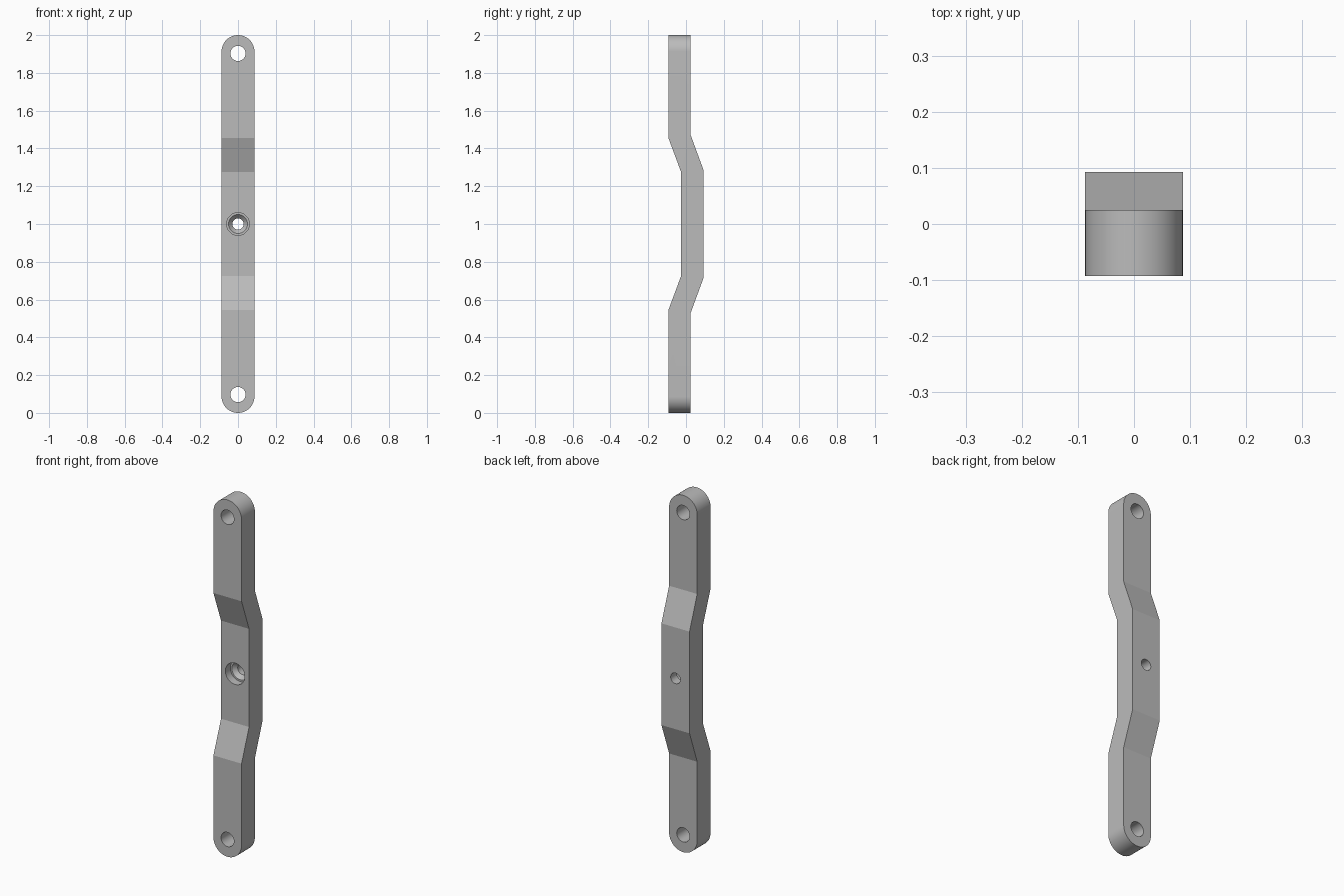
import bpy, bmesh, math
from mathutils import Matrix, Vector

if "Cube" in bpy.data.objects:
    bpy.data.objects.remove(bpy.data.objects["Cube"], do_unlink=True)

HALF_W = 0.087
HOLE_INSET = 0.097

metal = bpy.data.materials.new("plain_grey")
metal.use_nodes = True
grey = (0.5, 0.5, 0.5, 1)
metal.diffuse_color = grey
metal.node_tree.nodes["Principled BSDF"].inputs["Base Color"].default_value = grey


def make_object(name, bm):
    bmesh.ops.recalc_face_normals(bm, faces=bm.faces)
    mesh = bpy.data.meshes.new(name)
    bm.to_mesh(mesh)
    bm.free()
    mesh.materials.append(metal)
    obj = bpy.data.objects.new(name, mesh)
    bpy.context.collection.objects.link(obj)
    return obj


def prism(name, points, direction):
    """Closed outline swept along a direction."""
    bm = bmesh.new()
    face = bm.faces.new([bm.verts.new(p) for p in points])
    ext = bmesh.ops.extrude_face_region(bm, geom=[face])
    verts = [v for v in ext["geom"] if isinstance(v, bmesh.types.BMVert)]
    bmesh.ops.translate(bm, verts=verts, vec=Vector(direction))
    return make_object(name, bm)


def lathe(name, profile, z, steps=48):
    """(radius, y) profile turned about a front-to-back axis at height z."""
    bm = bmesh.new()
    rings = []
    for r, y in profile:
        angles = [2 * math.pi * i / steps for i in range(steps)]
        rings.append([bm.verts.new((r * math.cos(a), y, z + r * math.sin(a))) for a in angles])
    for a, b in zip(rings, rings[1:]):
        for i in range(steps):
            j = (i + 1) % steps
            bm.faces.new((a[i], a[j], b[j], b[i]))
    bm.faces.new(rings[0])
    bm.faces.new(rings[-1])
    return make_object(name, bm)


def boolean(target, tool, operation):
    mod = target.modifiers.new(tool.name, "BOOLEAN")
    mod.operation = operation
    mod.solver = "EXACT"
    mod.object = tool
    bpy.context.view_layer.objects.active = target
    bpy.ops.object.modifier_apply(modifier=mod.name)
    bpy.data.objects.remove(tool, do_unlink=True)


# Offset bar: side outline, lower half mirrored to the upper half
front = [(-0.093, -0.01), (-0.093, 0.545), (-0.026, 0.725)]
back = [(0.025, -0.01), (0.025, 0.53), (0.093, 0.715)]
front += [(y, 2 - z) for y, z in reversed(front)]
back += [(y, 2 - z) for y, z in reversed(back)]
outline = front + back[::-1]
bar = prism("offset_bar", [(-0.2, y, z) for y, z in outline], (0.4, 0, 0))

# Rounded ends: trim to a capsule seen from the front
STEPS = 32
capsule = []
for i in range(STEPS + 1):
    a = math.pi * i / STEPS
    capsule.append((HALF_W * math.cos(a), 2 - HALF_W + HALF_W * math.sin(a)))
capsule += [(-x, 2 - z) for x, z in capsule]
boolean(bar, prism("end_trim", [(x, -0.3, z) for x, z in capsule], (0, 0.6, 0)), "INTERSECT")

# Mounting holes at both ends
for z in (HOLE_INSET, 2 - HOLE_INSET):
    boolean(bar, lathe("mounting_hole", [(0.04, -0.3), (0.04, 0.3)], z), "DIFFERENCE")

# Central recessed, countersunk hole
bore = [(0.06, -0.2), (0.06, 0.018), (0.05, 0.018), (0.03, 0.04), (0.03, 0.2)]
boolean(bar, lathe("centre_hole", bore, 1), "DIFFERENCE")

# Smooth curved walls, keep the bends crisp
bpy.ops.object.select_all(action="DESELECT")
bar.select_set(True)
bpy.context.view_layer.objects.active = bar
bpy.ops.object.shade_smooth_by_angle(angle=math.radians(15))
